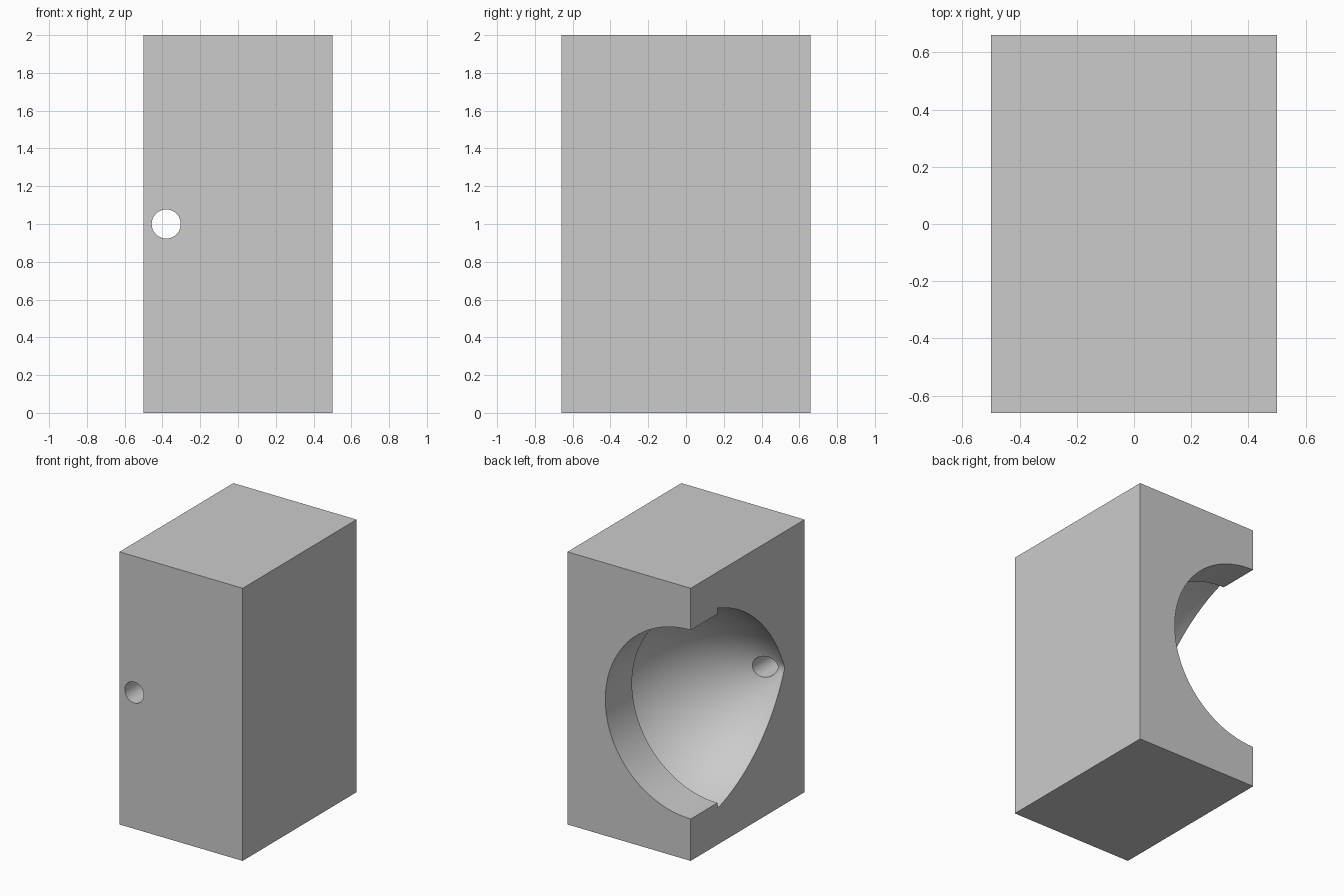
import bpy, bmesh, math
from mathutils import Vector

cube = bpy.data.objects.get("Cube")
if cube:
    bpy.data.objects.remove(cube, do_unlink=True)

grey = bpy.data.materials.new("light_grey")
grey.use_nodes = True
colour = (0.6, 0.6, 0.6, 1)
grey.diffuse_color = colour
grey.node_tree.nodes["Principled BSDF"].inputs["Base Color"].default_value = colour

AXIS_X, AXIS_Z = -0.5, 1.0      # cavity axis lies on the open side face
BACK, LEDGE, TIP = 0.66, 0.35, -0.43
MOUTH_R, DOME_R, ARC_R = 0.693, 0.735, 1.2


def new_object(name, bm):
    bmesh.ops.recalc_face_normals(bm, faces=bm.faces)
    mesh = bpy.data.meshes.new(name)
    bm.to_mesh(mesh)
    bm.free()
    mesh.materials.append(grey)
    obj = bpy.data.objects.new(name, mesh)
    bpy.context.collection.objects.link(obj)
    return obj


def box(name, low, high):
    bm = bmesh.new()
    bmesh.ops.create_cube(bm, size=1)
    low, high = Vector(low), Vector(high)
    for v in bm.verts:
        v.co = (low + high) / 2 + v.co * (high - low)
    return new_object(name, bm)


def revolve(name, profile, x, steps):
    """Turn (radius, y) points around an axis parallel to y."""
    bm = bmesh.new()
    pts = [bm.verts.new((x + r, y, AXIS_Z)) for r, y in profile]
    edges = [bm.edges.new(pair) for pair in zip(pts, pts[1:])]
    bmesh.ops.spin(bm, geom=pts + edges, cent=(x, 0, AXIS_Z), axis=(0, 1, 0),
                   angle=math.tau, steps=steps)
    bmesh.ops.remove_doubles(bm, verts=bm.verts, dist=1e-5)
    return new_object(name, bm)


def pointed_arc(count=24):
    """Shallow arc from the dome rim to its tip."""
    a, b = Vector((DOME_R, LEDGE)), Vector((0, TIP))
    chord = b - a
    inward = Vector((-chord.y, chord.x)).normalized()
    if inward.dot(Vector((-1, 1))) < 0:
        inward.negate()
    centre = (a + b) / 2 + inward * math.sqrt(ARC_R**2 - (chord.length / 2)**2)
    pts = []
    for i in range(count + 1):
        p = a.lerp(b, i / count) - centre
        pts.append(tuple(centre + p.normalized() * ARC_R))
    pts[-1] = (0, TIP)
    return pts


# Solid block
block = box("mould_block", (-0.5, -0.66, 0), (0.5, 0.66, 2))

# Cutters: round mouth with undercut pointed dome, and the through hole
cavity = revolve("cavity_cutter",
                 [(0, BACK + 0.2), (MOUTH_R, BACK + 0.2), (MOUTH_R, LEDGE)]
                 + pointed_arc(), AXIS_X, 96)
hole = revolve("hole_cutter", [(0, -0.9), (0.077, -0.9), (0.077, 0.2), (0, 0.2)],
               -0.38, 40)

for cutter in (cavity, hole):
    mod = block.modifiers.new(cutter.name, 'BOOLEAN')
    mod.operation = 'DIFFERENCE'
    mod.solver = 'EXACT'
    mod.object = cutter
    cutter.hide_render = True

# Bake the cuts, then remove the cutters
bpy.context.view_layer.objects.active = block
block.select_set(True)
for mod in list(block.modifiers):
    bpy.ops.object.modifier_apply(modifier=mod.name)
for cutter in (cavity, hole):
    bpy.data.objects.remove(cutter, do_unlink=True)

bpy.ops.object.shade_smooth_by_angle(angle=math.radians(30))
